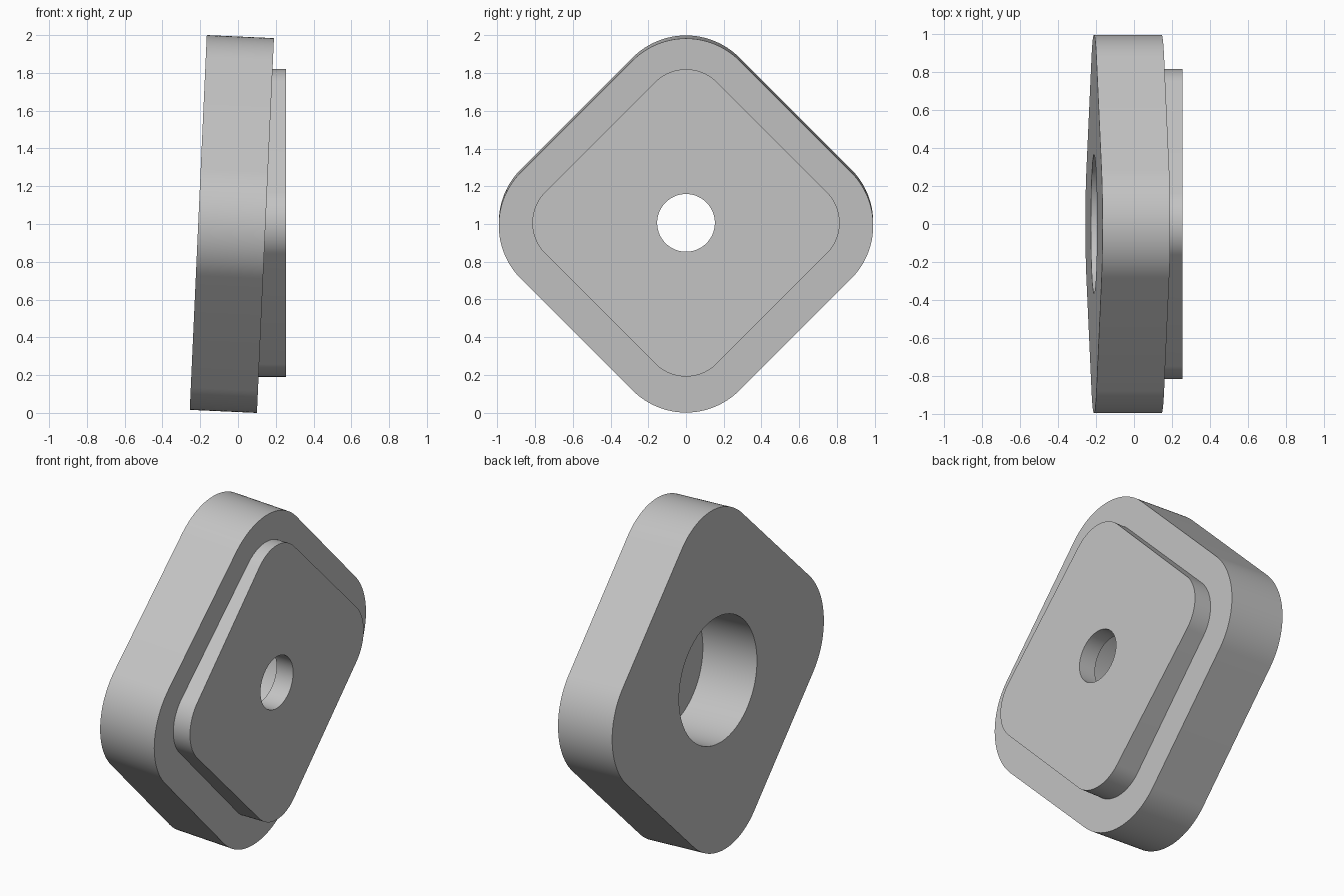
import bpy
import bmesh
from math import sin, cos, pi, radians

cube = bpy.data.objects.get("Cube")
if cube:
    bpy.data.objects.remove(cube, do_unlink=True)

TILT = radians(2.6)
HALF = 0.178        # half the block thickness
BLOCK_X = -0.0325   # block centre
PLATE_Z = 1.006     # plate centre height
PLATE_X = 0.255     # outer plate face
STEPS = 24          # segments per quarter turn


def rounded_diamond(reach, radius):
    """Square standing on its corner, as (y, z) points."""
    points = []
    for corner in range(4):
        mid = corner * pi / 2
        for k in range(STEPS + 1):
            a = mid - pi / 4 + pi / 2 * k / STEPS
            centre = reach - radius
            points.append((centre * cos(mid) + radius * cos(a),
                           centre * sin(mid) + radius * sin(a)))
    return points


def circle(radius):
    count = 4 * (STEPS + 1)
    angles = [-pi / 4 + 2 * pi * (i + 0.5) / count for i in range(count)]
    return [(radius * cos(a), radius * sin(a)) for a in angles]


def on_block(outline, depth):
    """Place an outline in the tilted frame of the block."""
    return [(BLOCK_X + depth * cos(TILT) + w * sin(TILT), y,
             1 - depth * sin(TILT) + w * cos(TILT)) for y, w in outline]


def on_plate(outline):
    return [(PLATE_X, y, PLATE_Z + w) for y, w in outline]


def plate_to_block(outline):
    """Run an upright outline back to the tilted front of the block."""
    return [(BLOCK_X + (HALF + (PLATE_Z + w - 1) * sin(TILT)) / cos(TILT),
             y, PLATE_Z + w) for y, w in outline]


block = rounded_diamond(0.993, 0.40)
plate = rounded_diamond(0.815, 0.23)
bore = circle(0.365)
hole = circle(0.153)

# Rings run through the bore, out of the hole and back around the outside
rings = [on_block(bore, -HALF), on_block(bore, HALF),
         plate_to_block(hole), on_plate(hole),
         on_plate(plate), plate_to_block(plate),
         on_block(block, HALF), on_block(block, -HALF)]

bm = bmesh.new()
loops = [[bm.verts.new(p) for p in ring] for ring in rings]
for a, b in zip(loops, loops[1:] + loops[:1]):
    for i in range(len(a)):
        j = (i + 1) % len(a)
        bm.faces.new((a[i], a[j], b[j], b[i]))
bmesh.ops.recalc_face_normals(bm, faces=bm.faces)
mesh = bpy.data.meshes.new("tilted_block_with_plate")
bm.to_mesh(mesh)
bm.free()

# Single grey finish
grey = bpy.data.materials.new("light_grey")
grey.use_nodes = True
colour = (0.55, 0.55, 0.55, 1)
grey.diffuse_color = colour
for node in grey.node_tree.nodes:
    if node.type == 'BSDF_PRINCIPLED':
        node.inputs["Base Color"].default_value = colour
mesh.materials.append(grey)

body = bpy.data.objects.new("tilted_block_with_plate", mesh)
bpy.context.collection.objects.link(body)
bpy.ops.object.select_all(action='DESELECT')
body.select_set(True)
bpy.context.view_layer.objects.active = body
bpy.ops.object.shade_smooth_by_angle(angle=radians(30))
